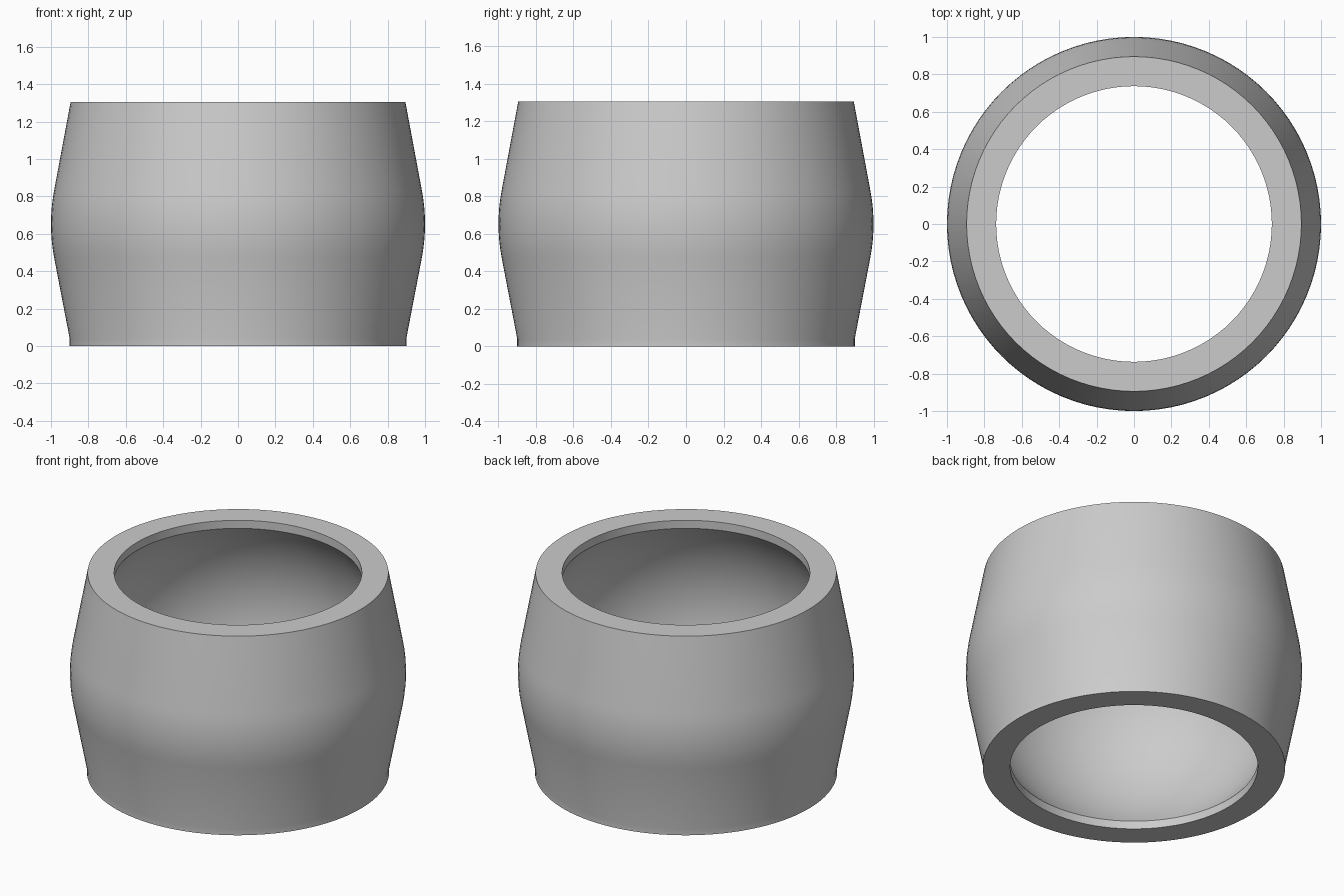
import bpy
import bmesh
import math

cube = bpy.data.objects.get("Cube")
if cube:
    bpy.data.objects.remove(cube, do_unlink=True)

HEIGHT = 1.305
MID = HEIGHT / 2
SEGMENTS = 96
BORE = 0.737          # radius of the openings
CAVITY = 0.95         # radius of the spherical inside


def make_material(name, rgb):
    mat = bpy.data.materials.new(name)
    mat.use_nodes = True
    color = (*rgb, 1.0)
    mat.diffuse_color = color
    bsdf = next(n for n in mat.node_tree.nodes if n.type == "BSDF_PRINCIPLED")
    bsdf.inputs["Base Color"].default_value = color
    return mat


def lathe(name, profile, mat):
    """Revolve a closed (radius, height) profile around z."""
    bm = bmesh.new()
    verts = [bm.verts.new((r, 0, z)) for r, z in profile]
    edges = [bm.edges.new((v, verts[(i + 1) % len(verts)]))
             for i, v in enumerate(verts)]
    bmesh.ops.spin(bm, geom=verts + edges, cent=(0, 0, 0), axis=(0, 0, 1),
                   angle=math.tau, steps=SEGMENTS)
    bmesh.ops.remove_doubles(bm, verts=bm.verts, dist=0.0001)
    bmesh.ops.recalc_face_normals(bm, faces=bm.faces)
    mesh = bpy.data.meshes.new(name)
    bm.to_mesh(mesh)
    bm.free()
    mesh.materials.append(mat)
    obj = bpy.data.objects.new(name, mesh)
    bpy.context.collection.objects.link(obj)
    return obj


# Outer wall: short straight foot, cone, rounded belly, cone
profile = [(0.9, 0), (0.9, 0.04)]
belly = 0.18
for i in range(9):
    t = i / 4 - 1
    profile.append((1 - 0.017 * t * t, MID + belly * t))
profile.append((0.895, HEIGHT))

# Inner wall: top lip, spherical cavity, bottom lip
profile.append((BORE, HEIGHT))
limit = math.acos(BORE / CAVITY)
steps = 24
for i in range(steps + 1):
    a = limit * (1 - 2 * i / steps)
    profile.append((CAVITY * math.cos(a), MID + CAVITY * math.sin(a)))
profile.append((BORE, 0))

grey = make_material("light_grey", (0.6, 0.6, 0.6))
ring = lathe("socket_ring", profile, grey)

bpy.ops.object.select_all(action="DESELECT")
ring.select_set(True)
bpy.context.view_layer.objects.active = ring
bpy.ops.object.shade_smooth_by_angle(angle=math.radians(30))
